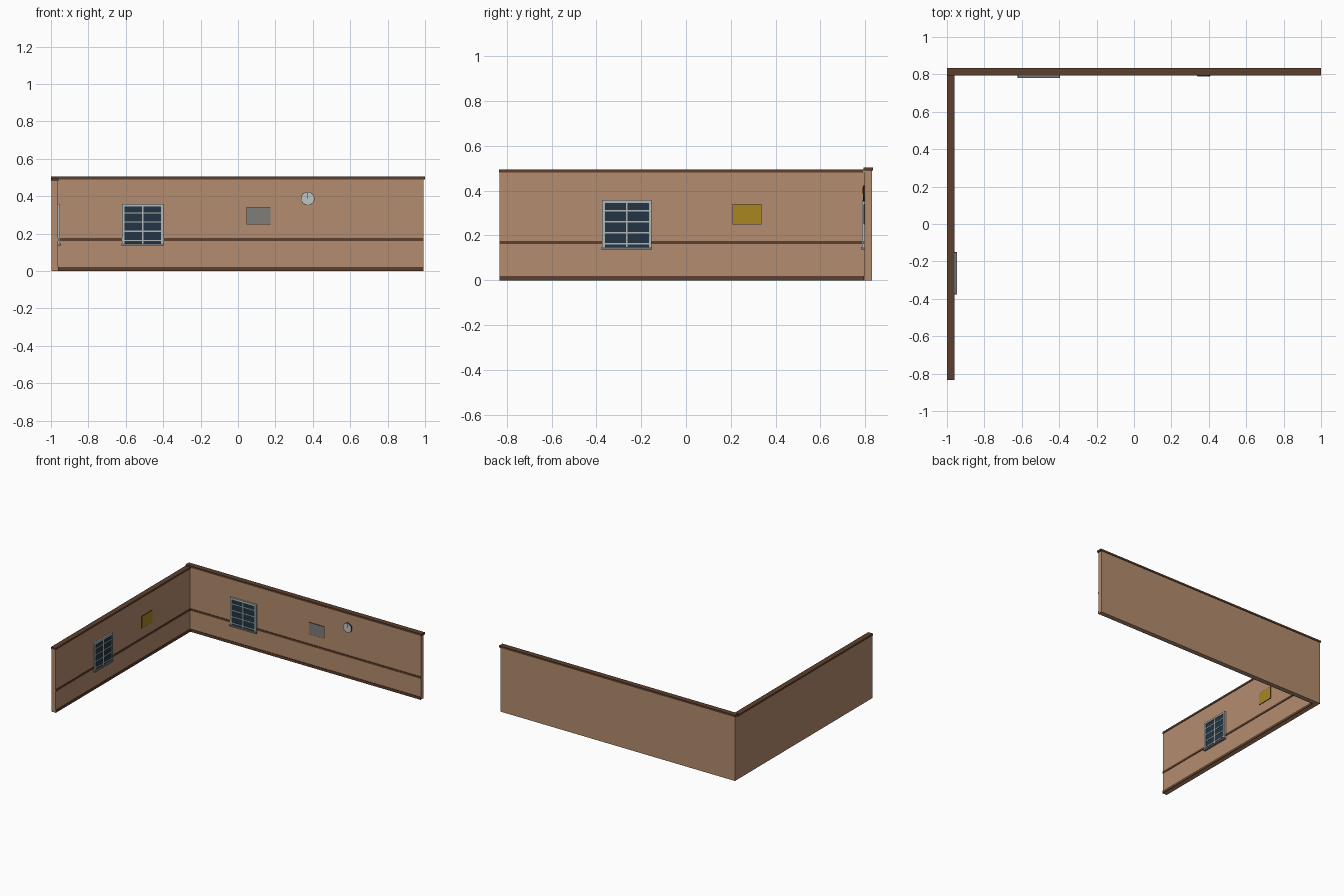
import bpy
import math
from mathutils import Matrix, Vector

if "Cube" in bpy.data.objects:
    bpy.data.objects.remove(bpy.data.objects["Cube"])


def material(name, rgb):
    m = bpy.data.materials.new(name)
    lin = [(c / 255 / 12.92) if c < 11 else ((c / 255 + 0.055) / 1.055) ** 2.4 for c in rgb]
    m.diffuse_color = (*lin, 1)
    m.use_nodes = True
    m.node_tree.nodes["Principled BSDF"].inputs["Base Color"].default_value = m.diffuse_color
    return m


PLASTER = material("tan plaster", (180, 140, 110))
WOOD = material("dark wood", (92, 64, 45))
FRAME = material("pale grey frame", (178, 182, 180))
SILL = material("grey sill", (120, 122, 120))
GLASS = material("dark blue glass", (34, 53, 68))
GREY = material("grey print", (128, 125, 121))
GOLD = material("gold print", (170, 134, 32))
DIAL = material("light dial", (190, 196, 196))
BLACK = material("dark metal", (40, 42, 46))

# Wall space: u runs along the wall, d is depth out into the room, z is up
BACK = Matrix(((1, 0, 0, 0), (0, -1, 0, 0.797), (0, 0, 1, 0), (0, 0, 0, 1)))
LEFT = Matrix(((0, 1, 0, -0.963), (1, 0, 0, 0), (0, 0, 1, 0), (0, 0, 0, 1)))


def box(name, mat, wall, u, d, z):
    corners = [wall @ Vector((a, b, c)) for a in u for b in d for c in z]
    lo = [min(v[i] for v in corners) for i in range(3)]
    hi = [max(v[i] for v in corners) for i in range(3)]
    bpy.ops.mesh.primitive_cube_add(size=1, location=[(a + b) / 2 for a, b in zip(lo, hi)])
    o = bpy.context.object
    o.name = name
    o.scale = [b - a for a, b in zip(lo, hi)]
    bpy.ops.object.transform_apply(location=False, rotation=False, scale=True)
    o.data.materials.append(mat)
    return o


def wall_set(name, wall, u, cap_u, rail_u, top):
    box(name + "_wall", PLASTER, wall, u, (-0.033, 0), (0, top - 0.014))
    box(name + "_cap", WOOD, wall, cap_u, (-0.037, 0.004), (top - 0.014, top))
    box(name + "_skirting", WOOD, wall, rail_u, (0, 0.004), (0, 0.02))
    box(name + "_middle_rail", WOOD, wall, rail_u, (0, 0.004), (0.161, 0.176))


def window(name, wall, u0, u1):
    z0, z1, f = 0.148, 0.358, 0.013
    mid = (u0 + u1) / 2
    box(name + "_glass", GLASS, wall, (u0 + f, u1 - f), (0, 0.006), (z0, z1 - f))
    for i, a in enumerate((u0, u1 - f)):
        box(f"{name}_frame_side_{i}", FRAME, wall, (a, a + f), (0, 0.011), (z0, z1))
    box(name + "_frame_top", FRAME, wall, (u0 + f, u1 - f), (0, 0.011), (z1 - f, z1))
    box(name + "_mullion", FRAME, wall, (mid - 0.004, mid + 0.004), (0, 0.009), (z0, z1 - f))
    for i in range(4):
        z = 0.163 + i * 0.049
        box(f"{name}_glazing_bar_{i}", FRAME, wall, (u0 + f, u1 - f), (0, 0.008), (z - 0.003, z + 0.003))
    box(name + "_sill", SILL, wall, (u0 - 0.002, u1 + 0.002), (0, 0.016), (0.137, z0))


def picture(name, mat, wall, u0, u1):
    box(name + "_backing", BLACK, wall, (u0, u1), (0, 0.003), (0.249, 0.341))
    box(name + "_face", mat, wall, (u0 + 0.002, u1 - 0.002), (0.003, 0.004), (0.251, 0.339))


# Two walls meeting at a corner
wall_set("back", BACK, (-0.996, 0.992), (-1, 1), (-0.963, 0.992), 0.504)
wall_set("left", LEFT, (-0.833, 0.797), (-0.835, 0.793), (-0.833, 0.797), 0.494)

# Windows and pictures
window("back_window", BACK, -0.62, -0.398)
window("left_window", LEFT, -0.375, -0.153)
picture("back_picture", GREY, BACK, 0.046, 0.175)
picture("left_picture", GOLD, LEFT, 0.208, 0.336)


# Round wall clock
def disc(name, mat, radius, d0, d1):
    centre = BACK @ Vector((0.373, (d0 + d1) / 2, 0.387))
    bpy.ops.mesh.primitive_cylinder_add(vertices=24, radius=radius, depth=d1 - d0,
                                        location=centre, rotation=(math.pi / 2, 0, 0))
    bpy.context.object.name = name
    bpy.context.object.data.materials.append(mat)


disc("clock_case", BLACK, 0.036, 0, 0.007)
disc("clock_dial", DIAL, 0.0335, 0.007, 0.008)
box("clock_hand", BLACK, BACK, (0.371, 0.375), (0.008, 0.009), (0.387, 0.417))
